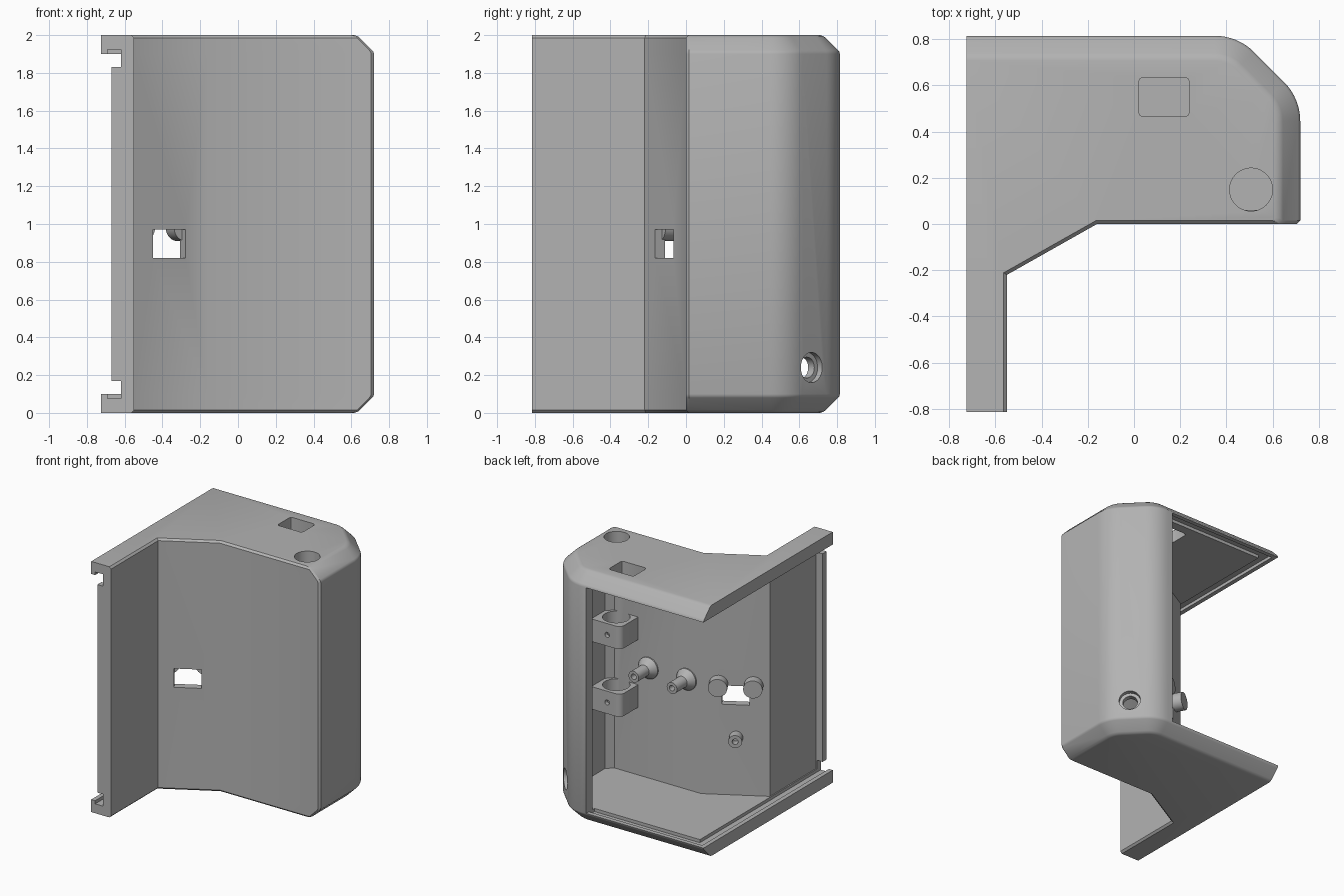
import bpy, bmesh, math
from mathutils import Vector, Matrix

if "Cube" in bpy.data.objects:
    bpy.data.objects.remove(bpy.data.objects["Cube"])

grey = bpy.data.materials.new("plain grey")
grey.diffuse_color = (0.45, 0.45, 0.45, 1)
grey.use_nodes = True
grey.node_tree.nodes["Principled BSDF"].inputs["Base Color"].default_value = grey.diffuse_color


def make(name, bm):
    bmesh.ops.recalc_face_normals(bm, faces=bm.faces)
    me = bpy.data.meshes.new(name)
    bm.to_mesh(me)
    bm.free()
    ob = bpy.data.objects.new(name, me)
    bpy.context.collection.objects.link(ob)
    me.materials.append(grey)
    return ob


def loft(name, rings):
    """Closed solid through rings of equal point count."""
    bm = bmesh.new()
    vs = [[bm.verts.new(p) for p in r] for r in rings]
    n = len(vs[0])
    for a, b in zip(vs, vs[1:]):
        for i in range(n):
            j = (i + 1) % n
            bm.faces.new((a[i], a[j], b[j], b[i]))
    bm.faces.new(vs[0][::-1])
    bm.faces.new(vs[-1])
    return make(name, bm)


def prism(name, pts, z0, z1):
    return loft(name, [[(x, y, z) for x, y in pts] for z in (z0, z1)])


def box(x0, x1, y0, y1, z0, z1, name="cutter"):
    return prism(name, [(x0, y0), (x1, y0), (x1, y1), (x0, y1)], z0, z1)


def lathe(name, prof, loc, axis, n=32):
    """Turned solid: prof holds (radius, height) pairs, capped at both ends."""
    m = Matrix.Translation(loc) @ Vector(axis).to_track_quat('Z', 'Y').to_matrix().to_4x4()
    return loft(name, [[m @ Vector((r * math.cos(t), r * math.sin(t), h))
                        for t in (2 * math.pi * i / n for i in range(n))]
                       for r, h in prof])


def cut(ob, cutters):
    for c in cutters:
        c.hide_render = True
        mod = ob.modifiers.new("cut", 'BOOLEAN')
        mod.operation, mod.solver, mod.object = 'DIFFERENCE', 'EXACT', c
        bpy.context.view_layer.objects.active = ob
        bpy.ops.object.modifier_apply(modifier=mod.name)
        bpy.data.objects.remove(c)


def smooth(ob, angle=30):
    bpy.ops.object.select_all(action='DESELECT')
    ob.select_set(True)
    bpy.context.view_layer.objects.active = ob
    bpy.ops.object.shade_smooth_by_angle(angle=math.radians(angle))


def outline(d, f, left=-0.725, end=-0.815, ch=0.015):
    """Plan outline, inset by d on back and right and by f on the front."""
    pts = [(left, 0.815 - d)]
    for cx, cy, a0 in ((0.35, 0.575, 90), (0.48, 0.445, 45)):
        for i in range(9):
            a = math.radians(a0 - 45 * i / 8)
            pts.append((cx + (0.24 - d) * math.cos(a), cy + (0.24 - d) * math.sin(a)))
    pts += [(0.72 - d, f + ch), (0.72 - d - ch, f), (-0.16 - 0.268 * f, f),
            (-0.55 - f, -0.22 + 0.577 * f), (-0.55 - f, end), (left, end)]
    return pts


# Shell body: wide chamfer on back and right, fine chamfer along the front
steps = [(0, .107, .015), (.005, .088, .01), (.015, .075, 0), (.08, .01, 0),
         (.087, .004, 0), (.1, 0, 0)]
levels = steps + [(2 - z, d, f) for z, d, f in reversed(steps)]
shell = loft("shell", [[(x, y, z) for x, y in outline(d, f)] for z, d, f in levels])

# Cavity, open to the back and the left
cuts = [prism("cutter", outline(.08, .06, -1, -.765, .05), .1, 1.9),
        box(-1, .31, .6, 1, .1, 1.9),
        box(-1, -.67, -1, .7, .1, 1.9)]
# Slide-in grooves in floor and ceiling, with notches through the front post
for lo, hi, a, b in ((.075, .11, .09, .17), (1.89, 1.925, 1.83, 1.91)):
    cuts += [box(-.69, -.62, -1, .78, lo, hi),
             box(-.69, .31, .71, .78, lo, hi),
             box(-.68, -.62, -1, -.7, a, b)]
# Openings in the ceiling
cuts.append(lathe("cutter", [(.093, -.3), (.093, .3)], (.507, .149, 2), (0, 0, 1), 48))
rect = [(.13 + sx * (.09 + .02 * math.cos(t)), .55 + sy * (.065 + .02 * math.sin(t)))
        for sx, sy, ts in ((1, 1, (0, 45, 90)), (-1, 1, (90, 45, 0)),
                           (-1, -1, (0, 45, 90)), (1, -1, (90, 45, 0)))
        for t in map(math.radians, ts)]
cuts.append(prism("cutter", rect, 1.7, 2.3))
# Socket hole in the sloping front wall
c, s = math.cos(math.radians(29.4)), math.sin(math.radians(29.4))
slot = [(-.365 + u * c - v * s, -.113 + u * s + v * c)
        for u, v in ((-.1, -.1), (.1, -.1), (.1, .2), (-.1, .2))]
cuts.append(prism("cutter", slot, .82, .97))
# Countersunk cable hole in the angled back corner
cuts.append(lathe("cutter", [(.055, -.2), (.055, -.035), (.08, -.035), (.08, .1)],
                  (.60, .665, .24), (1, 1, 0), 40))
cut(shell, cuts)
smooth(shell)

# Holding clips under the round opening
for i, top in enumerate((1.36, .82)):
    z0 = top - .18
    corner = [(.425 - .045 * math.sin(t), .235 + .045 * math.cos(t))
              for t in (math.pi / 2 * k / 6 for k in range(7))]
    clip = prism("holding_clip_%d" % (i + 1),
                 [(.645, .05), (.645, .28)] + corner + [(.38, .05)], z0, top)
    cut(clip, [lathe("cutter", [(.1, -.3), (.1, .3)], (.51, .15, top), (0, 0, 1), 40),
               lathe("cutter", [(.02, -.1), (.02, .1)], (.5, .28, top - .09), (0, 1, 0), 20)])
    smooth(clip)

# Flared screw posts on the front wall
for i, x in enumerate((.287, -.05)):
    smooth(lathe("screw_post_%d" % (i + 1),
                 [(.085, 0), (.085, .02), (.045, .07), (.045, .2), (.022, .2), (.022, .08)],
                 (x, .05, .98), (0, 1, 0)))

# Board supports around the socket hole
for i, (x, y, z, r) in enumerate(((-.287, 0, .98, .07), (-.51, -.125, .98, .07),
                                  (-.4, -.06, .56, .05))):
    prof = [(r, -.02), (r, .07)]
    if i == 2:
        prof += [(.022, .07), (.022, .01)]
    smooth(lathe("board_support_%d" % (i + 1), prof, (x, y, z), (-s, c, 0)))
